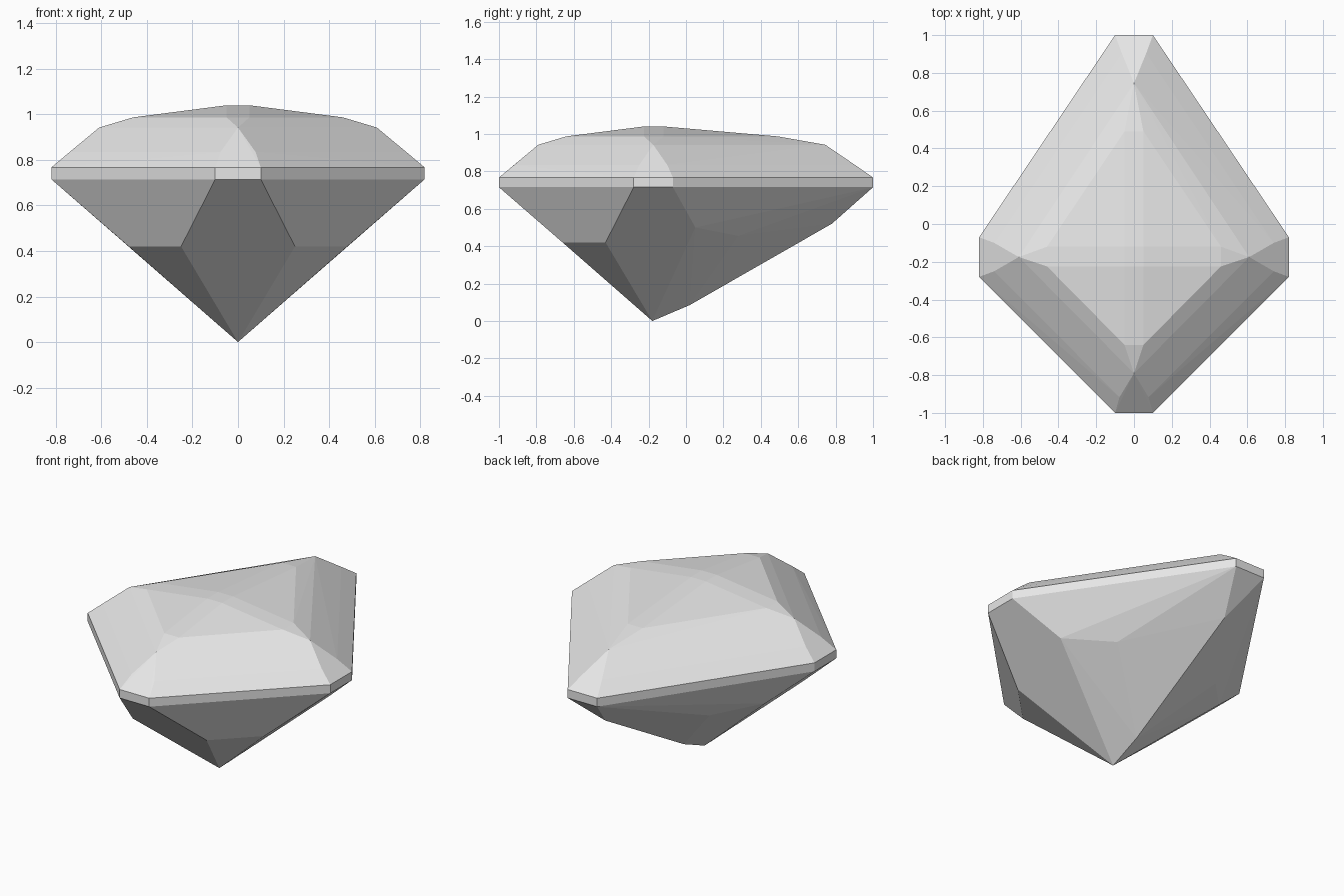
import bpy
import bmesh

cube = bpy.data.objects.get("Cube")
if cube:
    bpy.data.objects.remove(cube, do_unlink=True)

# Single neutral grey for the whole stone
GREY = (0.8, 0.8, 0.8, 1.0)
stone = bpy.data.materials.new("neutral grey stone")
stone.use_nodes = True
stone.diffuse_color = GREY
stone.node_tree.nodes["Principled BSDF"].inputs["Base Color"].default_value = GREY

GIRDLE_LOW, GIRDLE_HIGH = 0.715, 0.767


def outline(z):
    """Kite outline with clipped corners, right half only."""
    return [(x, y, z) for x, y in ((0.1, -1), (0.82, -0.28), (0.82, -0.07), (0.1, 1))]


def cut_part(name, half_points, open_top, open_bottom):
    """Facet a convex part from mirrored points, leaving the joins open."""
    points = {(side * x, y, z) for x, y, z in half_points for side in (1, -1)}
    bm = bmesh.new()
    for p in sorted(points):
        bm.verts.new(p)
    hull = bmesh.ops.convex_hull(bm, input=bm.verts[:])
    inner = {g for g in hull["geom_interior"] + hull["geom_unused"]
             if isinstance(g, bmesh.types.BMVert)}
    bmesh.ops.delete(bm, geom=list(inner), context='VERTS')
    bmesh.ops.recalc_face_normals(bm, faces=bm.faces[:])
    bm.normal_update()

    # Remove the flat caps where the parts meet
    caps = [f for f in bm.faces
            if (open_top and f.normal.z > 0.999) or (open_bottom and f.normal.z < -0.999)]
    bmesh.ops.delete(bm, geom=caps, context='FACES')
    bmesh.ops.dissolve_limit(bm, angle_limit=0.015, verts=bm.verts[:], edges=bm.edges[:])

    mesh = bpy.data.meshes.new(name)
    bm.to_mesh(mesh)
    bm.free()
    mesh.materials.append(stone)
    obj = bpy.data.objects.new(name, mesh)
    bpy.context.collection.objects.link(obj)
    return obj


# Crown: step-cut rings rising to a small flat table
crown = outline(GIRDLE_HIGH)
crown += [(0.077, -0.917, 0.835), (0.74, -0.25, 0.834),
          (0.74, -0.1, 0.834), (0.065, 0.905, 0.833)]
crown += [(0, -0.79, 0.942), (0.61, -0.175, 0.942), (0, 0.745, 0.942)]
crown += [(0.05, -0.64, 0.987), (0.46, -0.225, 0.987),
          (0.46, -0.12, 0.987), (0.05, 0.49, 0.987)]
crown += [(0.05, -0.225, 1.04), (0.05, -0.12, 1.04)]
cut_part("crown", crown, False, True)

# Girdle: thin upright band
cut_part("girdle", outline(GIRDLE_LOW) + outline(GIRDLE_HIGH), True, True)

# Pavilion: underside facets narrowing to the point
pavilion = outline(GIRDLE_LOW)
pavilion += [(0.25, -0.66, 0.42), (0.48, -0.43, 0.42)]
pavilion += [(0.573, 0.05, 0.5), (0.355, 0.28, 0.455), (0, 0.78, 0.52)]
pavilion += [(0, 0.02, 0.085), (0, -0.18, 0)]
cut_part("pavilion", pavilion, True, False)
